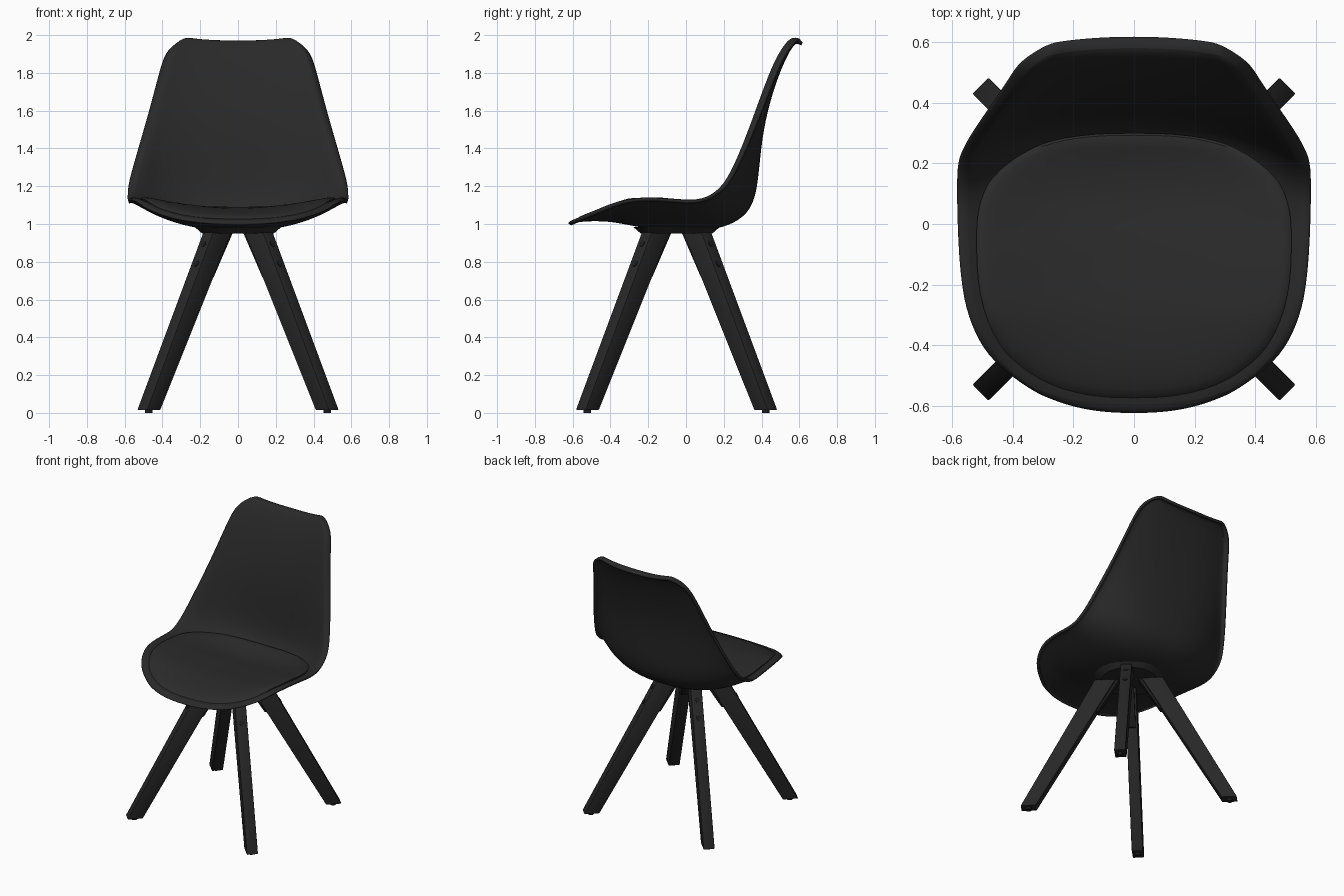
import bpy, bmesh, math
from mathutils import Vector, Matrix

if "Cube" in bpy.data.objects:
    bpy.data.objects.remove(bpy.data.objects["Cube"])


def material(name, v):
    m = bpy.data.materials.new(name)
    m.diffuse_color = (v, v, v, 1)
    m.use_nodes = True
    m.node_tree.nodes["Principled BSDF"].inputs["Base Color"].default_value = m.diffuse_color
    return m


SHELL = material("black_plastic", 0.022)
PAD = material("black_upholstery", 0.024)
WOOD = material("black_wood", 0.020)
METAL = material("dark_metal", 0.012)


def add_object(name, bm, mat, smooth=True):
    bmesh.ops.recalc_face_normals(bm, faces=bm.faces[:])
    me = bpy.data.meshes.new(name)
    bm.to_mesh(me)
    bm.free()
    me.materials.append(mat)
    ob = bpy.data.objects.new(name, me)
    bpy.context.collection.objects.link(ob)
    if smooth:
        bpy.ops.object.select_all(action='DESELECT')
        ob.select_set(True)
        bpy.context.view_layer.objects.active = ob
        bpy.ops.object.shade_smooth_by_angle(angle=math.radians(40))
    return ob


def interp(keys, y):
    for (a, za), (b, zb) in zip(keys, keys[1:]):
        if y <= b:
            t = max(0, (y - a) / (b - a))
            t = t * t * (3 - 2 * t) * 0.4 + t * 0.6
            return za + (zb - za) * t
    return keys[-1][1]


# Shell: each row is centre (y, z) and side rim (x, y, z), front edge to top edge
ROWS = [
    (-0.612, 1.025, 0.34, -0.545, 1.05), (-0.50, 1.035, 0.45, -0.46, 1.085),
    (-0.38, 1.03, 0.505, -0.36, 1.13), (-0.25, 1.00, 0.54, -0.25, 1.15),
    (-0.10, 0.982, 0.555, -0.10, 1.145), (0.10, 0.982, 0.56, 0.04, 1.13),
    (0.22, 1.005, 0.56, 0.12, 1.15), (0.315, 1.065, 0.548, 0.185, 1.21),
    (0.355, 1.16, 0.528, 0.23, 1.29), (0.37, 1.30, 0.50, 0.28, 1.40),
    (0.39, 1.50, 0.46, 0.34, 1.55), (0.44, 1.70, 0.42, 0.40, 1.71),
    (0.50, 1.86, 0.385, 0.455, 1.85), (0.545, 1.945, 0.355, 0.505, 1.94),
    (0.58, 1.98, 0.28, 0.555, 1.997),
]
N = 14
bm = bmesh.new()
grid = []
for cy, cz, rx, ry, rz in ROWS:
    row = []
    for i in range(N + 1):
        s = 2 * i / N - 1
        k = abs(s) ** 2.5
        row.append(bm.verts.new((rx * s, cy + (ry - cy) * k, cz + (rz - cz) * k)))
    grid.append(row)
for a, b in zip(grid, grid[1:]):
    for i in range(N):
        bm.faces.new((a[i], a[i + 1], b[i + 1], b[i]))
bm.normal_update()

# Turned-back lip all round the shell
rim = [e for e in bm.edges if e.is_boundary]
offset = {}
for v in {v for e in rim for v in e.verts}:
    inner = sum((f.calc_center_median() for f in v.link_faces), Vector()) / len(v.link_faces)
    out = v.co - inner
    out -= v.normal * out.dot(v.normal)
    depth = 0.022 if v.co.z < 1.2 else 0.04
    offset[tuple(v.co)] = out.normalized() * 0.014 - v.normal * depth
new = bmesh.ops.extrude_edge_only(bm, edges=rim)["geom"]
for v in [g for g in new if isinstance(g, bmesh.types.BMVert)]:
    v.co += offset[tuple(v.co)]
shell = add_object("seat_shell", bm, SHELL)
sub = shell.modifiers.new("smooth", 'SUBSURF')
sub.levels = sub.render_levels = 2
thick = shell.modifiers.new("thickness", 'SOLIDIFY')
thick.thickness = 0.018
thick.offset = -1

# Seat cushion: rounded pad that follows the dished seat
MID = [(-0.58, 1.045), (-0.45, 1.073), (-0.3, 1.09), (-0.1, 1.078), (0.1, 1.06), (0.2, 1.07), (0.3, 1.10)]
SIDE = [(-0.62, 1.04), (-0.5, 1.09), (-0.4, 1.135), (-0.3, 1.157), (-0.15, 1.155), (0, 1.14), (0.15, 1.14), (0.3, 1.16)]
RINGS = [(0.15, 0), (0.3, 0), (0.45, 0), (0.6, 0), (0.75, 0), (0.87, 0.001), (0.94, 0.004),
         (0.98, 0.010), (1.0, 0.020), (0.99, 0.035)]
SEG = 72


def pad_point(r, a, drop):
    c, s = math.cos(a), math.sin(a)
    e = 2 / 2.6
    x = 0.52 * r * math.copysign(abs(c) ** e, c)
    ly = 0.35 if s > 0 else 0.525
    y = -0.05 + ly * r * math.copysign(abs(s) ** e, s)
    m = interp(MID, y)
    return x, y, m + (interp(SIDE, y) - m) * abs(x / 0.52) ** 2.2 - drop


bm = bmesh.new()
loops = [[bm.verts.new(pad_point(r, 2 * math.pi * i / SEG, d)) for i in range(SEG)] for r, d in RINGS]
top = bm.verts.new(pad_point(0, 0, 0))
for i in range(SEG):
    j = (i + 1) % SEG
    bm.faces.new((top, loops[0][i], loops[0][j]))
    for a, b in zip(loops, loops[1:]):
        bm.faces.new((a[i], b[i], b[j], a[j]))
add_object("seat_cushion", bm, PAD)

CENTRE = Vector((0, -0.05, 0))


def cylinder(name, radius, depth, matrix, mat, r2=None):
    bm = bmesh.new()
    bmesh.ops.create_cone(bm, cap_ends=True, segments=24, radius1=radius,
                          radius2=r2 or radius, depth=depth, matrix=matrix)
    return add_object(name, bm, mat)


def prism(name, profile, width, turn, mat, bevel):
    """Extrude a radius/height profile sideways, then turn it round the centre."""
    bm = bmesh.new()
    sides = [[bm.verts.new((r, w, z)) for r, z in profile] for w in (-width / 2, width / 2)]
    n = len(profile)
    bm.faces.new(sides[0])
    bm.faces.new(sides[1][::-1])
    for i in range(n):
        j = (i + 1) % n
        bm.faces.new((sides[0][i], sides[1][i], sides[1][j], sides[0][j]))
    bmesh.ops.bevel(bm, geom=bm.edges[:], offset=bevel, segments=2, affect='EDGES', profile=0.5)
    bm.transform(turn)
    return add_object(name, bm, mat)


# Mounting plate under the shell
cylinder("mounting_plate", 0.19, 0.035, Matrix.Translation(CENTRE + Vector((0, 0, 0.9675))), SHELL, 0.23)

# Four splayed legs with brackets, bolts and glides
LEG = [(0.617, 0.015), (0.719, 0.015), (0.225, 0.955), (0.085, 0.955)]
BRACKET = [(0.205, 0.72), (0.235, 0.72), (0.13, 0.955), (0.062, 0.955)]
lean = math.atan2(0.94, 0.494)
for i, place in enumerate(("back_right", "back_left", "front_left", "front_right")):
    turn = Matrix.Translation(CENTRE) @ Matrix.Rotation(math.radians(45 + 90 * i), 4, 'Z')
    prism(place + "_leg", LEG, 0.075, turn, WOOD, 0.005)
    prism(place + "_bracket", BRACKET, 0.05, turn, METAL, 0.002)
    for n, z in enumerate((0.895, 0.79)):
        r = 0.719 - (z - 0.015) * 0.494 / 0.94
        spot = Matrix.Translation((r, 0, z)) @ Matrix.Rotation(math.pi / 2 - (math.pi / 2 - lean), 4, 'Y')
        spot = Matrix.Translation((r, 0, z)) @ Matrix.Rotation(lean, 4, 'Y')
        cylinder(f"{place}_bolt_{n + 1}", 0.017, 0.008, turn @ spot, METAL)
    cylinder(place + "_glide", 0.02, 0.02, turn @ Matrix.Translation((0.668, 0, 0.01)), METAL)
